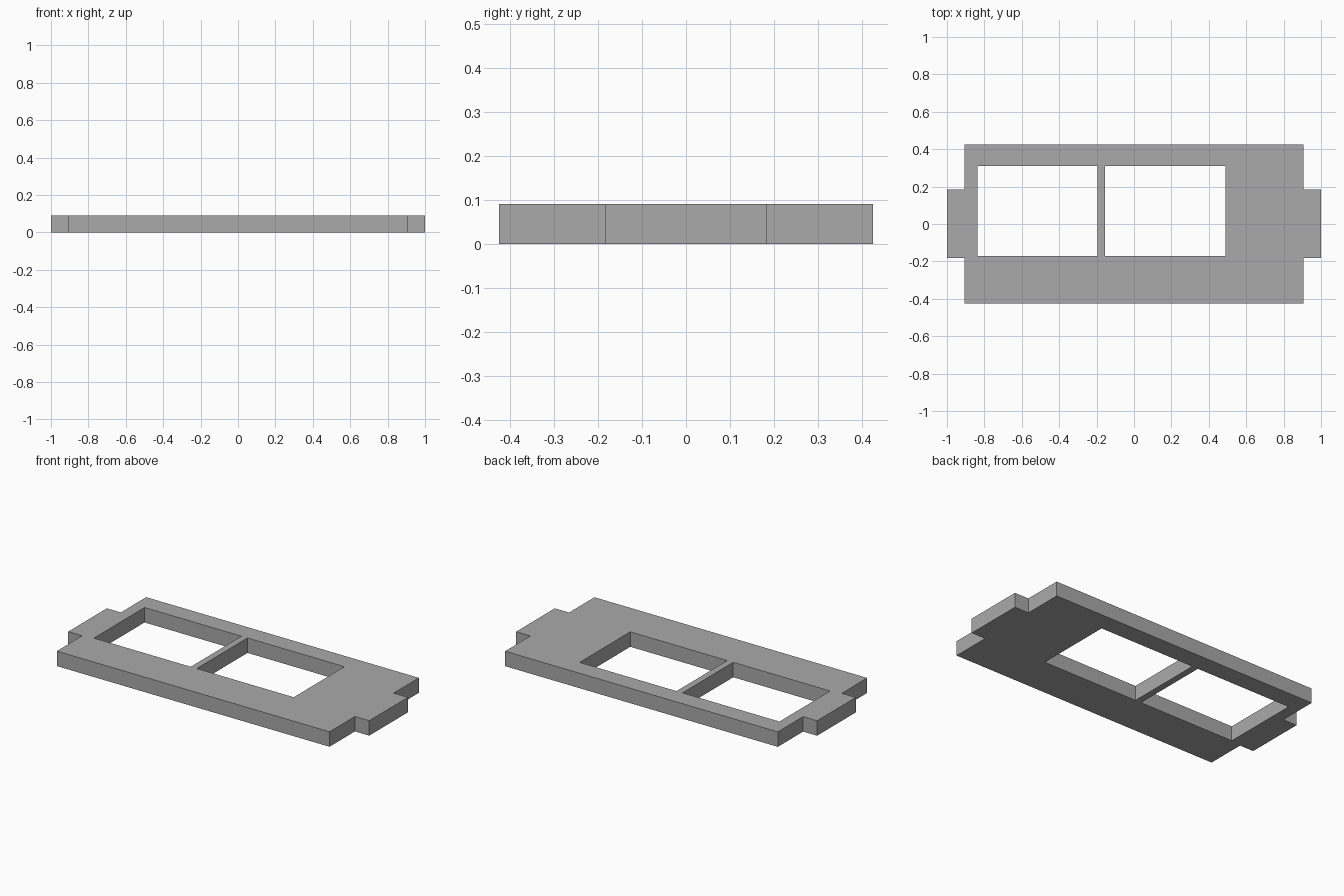
import bpy
import bmesh

cube = bpy.data.objects.get("Cube")
if cube:
    bpy.data.objects.remove(cube, do_unlink=True)

HEIGHT = 0.09

# Plain grey material
grey = bpy.data.materials.new("plain grey")
grey.use_nodes = True
colour = (0.4, 0.4, 0.4, 1)
grey.diffuse_color = colour
grey.node_tree.nodes["Principled BSDF"].inputs["Base Color"].default_value = colour

# Plan layout: every edge of the outline and windows lies on these lines
xs = [-1, -0.907, -0.838, -0.194, -0.154, 0.49, 0.905, 1]
ys = [-0.424, -0.183, -0.171, 0.184, 0.31, 0.424]


def is_solid(x, y):
    """True where the plate has material."""
    if x < xs[1] or x > xs[6]:          # end tabs
        return ys[1] < y < ys[3]
    in_window = xs[2] < x < xs[3] or xs[4] < x < xs[5]
    return not (in_window and ys[2] < y < ys[4])


# Plate with end tabs and two window openings
bm = bmesh.new()
grid = [[bm.verts.new((x, y, 0)) for y in ys] for x in xs]
for i in range(len(xs) - 1):
    for j in range(len(ys) - 1):
        if is_solid((xs[i] + xs[i + 1]) / 2, (ys[j] + ys[j + 1]) / 2):
            bm.faces.new((grid[i][j], grid[i + 1][j],
                          grid[i + 1][j + 1], grid[i][j + 1]))
bmesh.ops.delete(bm, geom=[v for v in bm.verts if not v.link_faces], context='VERTS')

# Thicken into a closed slab
result = bmesh.ops.extrude_face_region(bm, geom=bm.faces[:], use_keep_orig=True)
top = [g for g in result["geom"] if isinstance(g, bmesh.types.BMVert)]
bmesh.ops.translate(bm, verts=top, vec=(0, 0, HEIGHT))
bmesh.ops.recalc_face_normals(bm, faces=bm.faces[:])

mesh = bpy.data.meshes.new("window_plate")
bm.to_mesh(mesh)
bm.free()
mesh.materials.append(grey)
plate = bpy.data.objects.new("window_plate", mesh)
bpy.context.collection.objects.link(plate)
